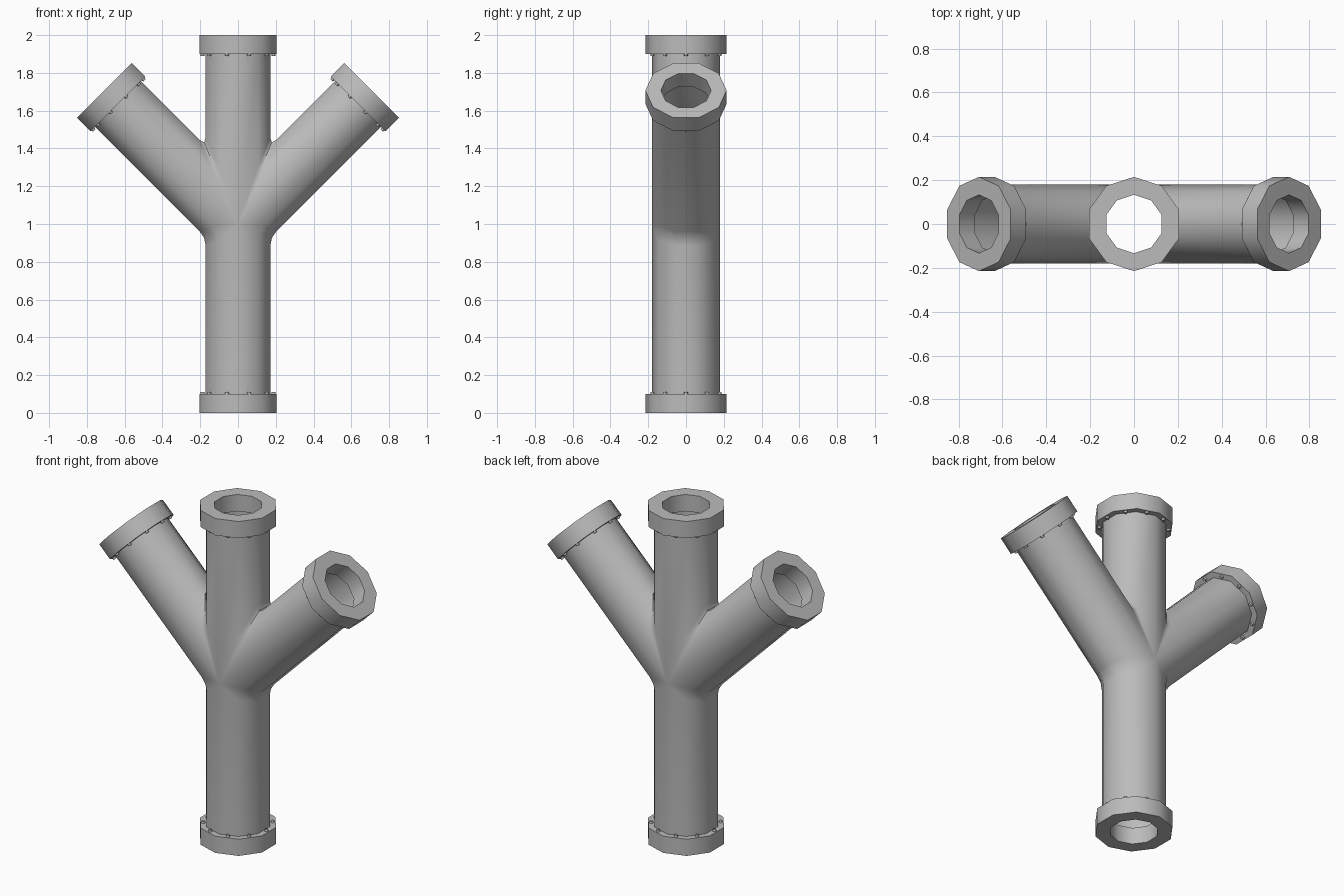
import bpy, bmesh
from math import sin, cos, tan, pi, radians
from mathutils import Matrix, Vector

cube = bpy.data.objects.get("Cube")
if cube:
    bpy.data.objects.remove(cube, do_unlink=True)

SIDES = 10
PIPE_R, RIM_R, BORE_R = 0.18, 0.215, 0.133
FILLET = 0.045
HUB = Vector((0, 0, 1))
# Arm directions in the xz plane, counter-clockwise, in degrees from +x
ARMS = {"bottom": -90, "left": 45, "top": 90, "right": 135}
ANGLES = list(ARMS.values())

grey = bpy.data.materials.new("pipe_grey")
grey.use_nodes = True
colour = (0.5, 0.5, 0.5, 1)
grey.diffuse_color = colour
grey.node_tree.nodes["Principled BSDF"].inputs["Base Color"].default_value = colour


def frame(angle):
    """Arm space: z runs outward along the arm from the hub."""
    return Matrix.Translation(HUB) @ Matrix.Rotation(radians(90 - angle), 4, 'Y')


def finish(name, bm):
    bmesh.ops.recalc_face_normals(bm, faces=bm.faces)
    mesh = bpy.data.meshes.new(name)
    bm.to_mesh(mesh)
    bm.free()
    mesh.materials.append(grey)
    obj = bpy.data.objects.new(name, mesh)
    bpy.context.collection.objects.link(obj)
    bpy.ops.object.select_all(action='DESELECT')
    obj.select_set(True)
    bpy.context.view_layer.objects.active = obj
    bpy.ops.object.shade_smooth_by_angle(angle=radians(50))
    return obj


def ring_point(arm, k, t, r=PIPE_R):
    turn = 2 * pi * k / SIDES
    return frame(ANGLES[arm % 4]) @ Vector((-r * sin(turn), r * cos(turn), t))


def mitre(arm, k, gap):
    """Point where a pipe edge reaches the plane shared with the next arm."""
    u = PIPE_R * sin(2 * pi * k / SIDES)
    if abs(u) < 0.001:
        return ring_point(arm, k, 0)
    step = 1 if u > 0 else -1
    between = (step * (ANGLES[(arm + step) % 4] - ANGLES[arm % 4])) % 360
    return ring_point(arm, k, abs(u) / tan(radians(between / 2)) + gap)


# Branching pipe: four mitred arms with rounded joints
bm = bmesh.new()
shared = {}


def vert(p):
    key = tuple(round(c * 10000) for c in p)
    if key not in shared:
        shared[key] = bm.verts.new(p)
    return shared[key]


def face(points):
    verts = list(dict.fromkeys(vert(p) for p in points))
    if len(verts) > 2:
        bm.faces.new(verts)


for arm in range(4):
    for k in range(SIDES):
        face([mitre(arm, k, FILLET), mitre(arm, k + 1, FILLET),
              ring_point(arm, k + 1, 0.9), ring_point(arm, k, 0.9)])
    # Joint to the next arm
    rows = []
    for k in range(SIDES // 2 + 1):
        a, b = mitre(arm, k, FILLET), mitre(arm + 1, -k, FILLET)
        rows.append((a, (a + b) / 4 + mitre(arm, k, 0) / 2, b))
    for p, q in zip(rows, rows[1:]):
        for j in range(2):
            face([p[j], p[j + 1], q[j + 1], q[j]])
finish("branching_pipe", bm)

# Flange ring and its bolts at every pipe end
for arm, name in enumerate(ARMS):
    bm = bmesh.new()
    section = [(BORE_R, 0.9), (RIM_R, 0.9), (RIM_R, 1.0), (BORE_R, 1.0)]
    loops = [[bm.verts.new(ring_point(arm, k, t, r)) for k in range(SIDES)]
             for r, t in section]
    for j in range(4):
        a, b = loops[j], loops[(j + 1) % 4]
        for k in range(SIDES):
            n = (k + 1) % SIDES
            bm.faces.new((a[k], a[n], b[n], b[k]))
    finish(name + "_flange", bm)

    bm = bmesh.new()
    for k in range(SIDES):
        spot = Matrix.Rotation(2 * pi * k / SIDES, 4, 'Z') @ Matrix.Translation((0.188, 0, 0.896))
        bmesh.ops.create_cone(bm, cap_ends=True, segments=8, radius1=0.009, radius2=0.012,
                              depth=0.014, matrix=frame(ANGLES[arm]) @ spot)
    finish(name + "_flange_bolts", bm)
